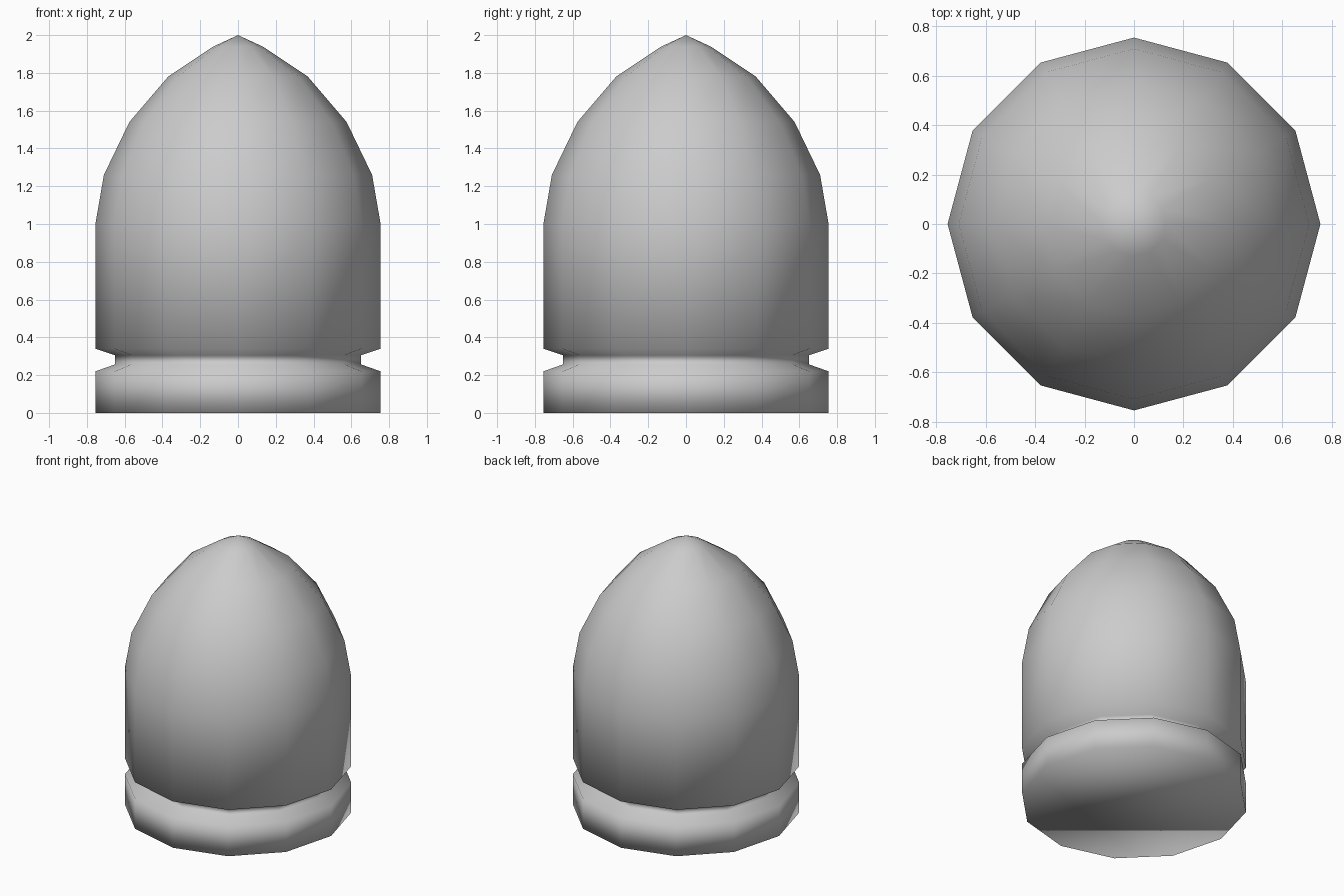
import bpy, bmesh, math

if "Cube" in bpy.data.objects:
    bpy.data.objects.remove(bpy.data.objects["Cube"])

SIDES = 12

# Half profile (radius, height): base band, groove, straight wall, ogive nose
PROFILE = [(0.755, 0.0), (0.755, 0.22), (0.65, 0.257), (0.65, 0.305), (0.755, 0.34),
           (0.755, 1.0), (0.71, 1.26), (0.575, 1.54), (0.37, 1.78), (0.13, 1.94)]
TIP = 2.0

bm = bmesh.new()


def ring(radius, z):
    return [bm.verts.new((radius * math.cos(2 * math.pi * i / SIDES),
                          radius * math.sin(2 * math.pi * i / SIDES), z))
            for i in range(SIDES)]


# Side walls
rings = [ring(r, z) for r, z in PROFILE]
for low, high in zip(rings, rings[1:]):
    for i in range(SIDES):
        j = (i + 1) % SIDES
        bm.faces.new((low[i], low[j], high[j], high[i]))

# Flat base and pointed tip
bm.faces.new(list(reversed(rings[0])))
tip = bm.verts.new((0, 0, TIP))
for i in range(SIDES):
    bm.faces.new((rings[-1][i], rings[-1][(i + 1) % SIDES], tip))

# Fully smooth shading, including the base rim
for face in bm.faces:
    face.smooth = True

mesh = bpy.data.meshes.new("grooved_slug")
bm.to_mesh(mesh)
bm.free()
bpy.context.collection.objects.link(bpy.data.objects.new("grooved_slug", mesh))
